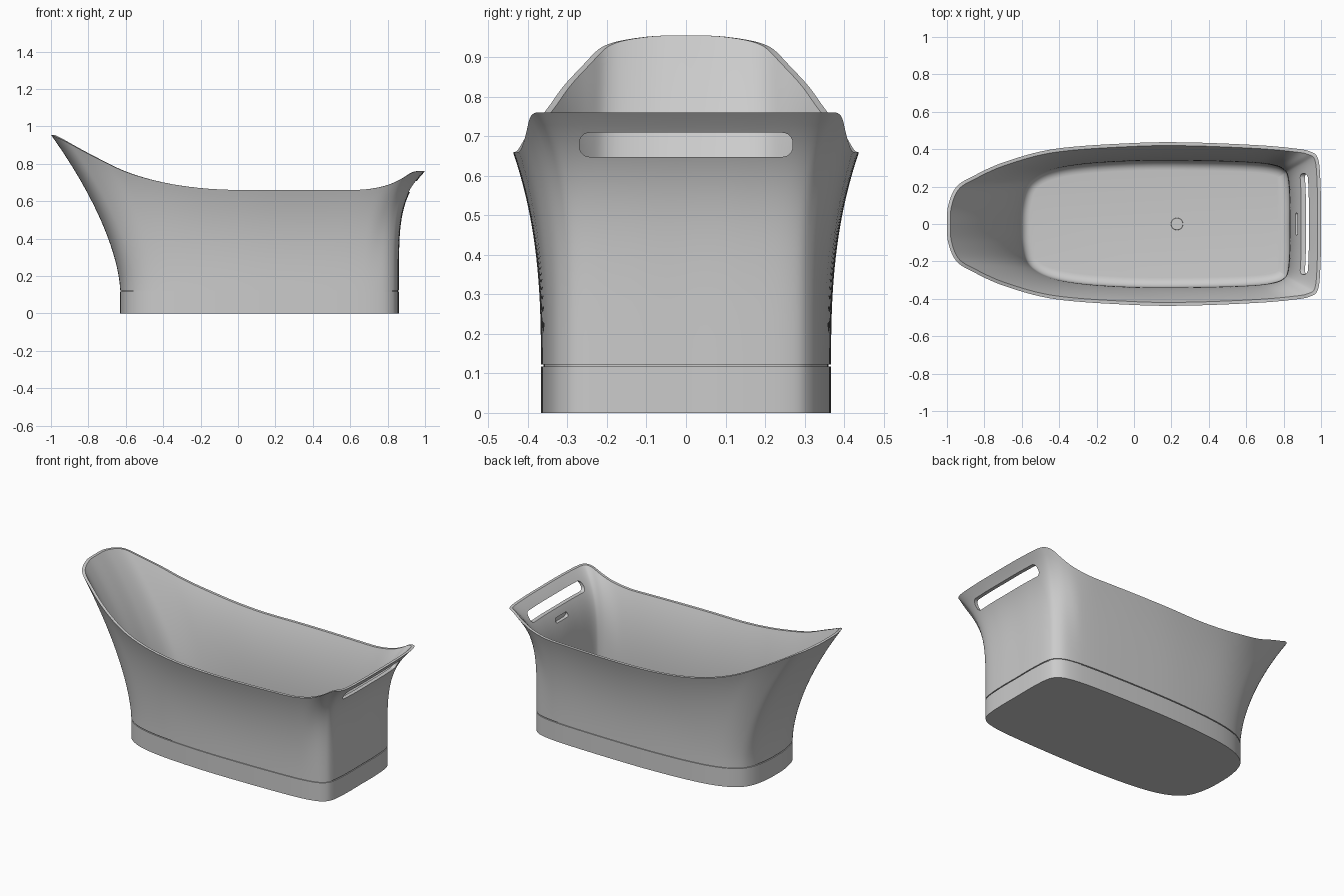
import bpy, bmesh, math
from mathutils import Vector

if "Cube" in bpy.data.objects:
    bpy.data.objects.remove(bpy.data.objects["Cube"])

# Half outlines in plan, from the sloped end (-x) to the tap end (+x)
BASE = [(-.63, 0), (-.625, .1), (-.60, .2), (-.55, .265), (-.45, .315), (-.28, .347), (0, .365),
        (.3, .366), (.6, .358), (.75, .342), (.82, .312), (.85, .26), (.86, .14), (.86, 0)]
RIM = [(-1, 0), (-.993, .1), (-.95, .198), (-.86, .256), (-.69, .332), (-.42, .402), (0, .433),
       (.3, .436), (.65, .422), (.84, .406), (.94, .388), (.985, .345), (.998, .19), (1, 0)]
# Rim height along x
HEIGHT = [(-1, .955), (-.93, .923), (-.8, .853), (-.6, .757), (-.4, .70), (-.2, .67), (0, .66),
          (.6, .66), (.7, .665), (.8, .686), (.87, .717), (.93, .752), (.96, .76), (1, .76)]
Z0, FLOOR, FILLET = .123, .14, .05


def spline(a, b, c, d, t):
    return .5 * (2*b + (c-a)*t + (2*a-5*b+4*c-d)*t*t + (3*b-a-3*c+d)*t**3)


def closed_curve(half, n=8):
    pts = [Vector(p) for p in half]
    pts += [Vector((p.x, -p.y)) for p in reversed(pts[1:-1])]
    m = len(pts)
    return [spline(pts[i-1], pts[i], pts[(i+1) % m], pts[(i+2) % m], k/n)
            for i in range(m) for k in range(n)]


def rim_height(x):
    x = max(-1, min(1, x))
    H = HEIGHT
    for i in range(len(H)-1):
        if x <= H[i+1][0]:
            (x0, z0), (x1, z1) = H[i], H[i+1]

            def slope(j):
                a, b = H[max(j-1, 0)], H[min(j+1, len(H)-1)]
                return (b[1]-a[1]) / (b[0]-a[0])
            h, t = x1-x0, (x-x0)/(x1-x0)
            return ((2*t**3-3*t*t+1)*z0 + (t**3-2*t*t+t)*h*slope(i)
                    + (3*t*t-2*t**3)*z1 + (t**3-t*t)*h*slope(i+1))


def inset(pts, d):
    out = []
    for i, p in enumerate(pts):
        t = pts[(i+1) % len(pts)] - pts[i-1]
        n = Vector((t.y, -t.x)).normalized()
        out.append(Vector((p.x, p.y)) + n*d)
    return out


def clamp(v):
    v = max(0, min(1, v))
    return v*v*(3-2*v)


base, rim = closed_curve(BASE), closed_curve(RIM)
zr = [rim_height(p.x) for p in rim]
power = [2.6 - clamp((-.1-p.x)/.5) + 1.9*clamp((p.x-.68)/.17) for p in base]


# Ring of the flared wall at fraction t of the way up
def wall(b, r, start, t):
    ring = []
    for i in range(len(b)):
        z = start + (zr[i]-start)*t
        s = max(0, (z-Z0)/(zr[i]-Z0))
        ring.append(b[i].lerp(r[i], s**power[i]).to_3d() + Vector((0, 0, z)))
    return ring


def flat(pts, z):
    return [Vector((p.x, p.y, z)) for p in pts]


# Tub shell: plinth, shadow groove, outer wall, lip, inner wall, filleted floor
groove = inset(base, .006)
rings = [flat(base, 0), flat(base, .117), flat(groove, .117), flat(groove, Z0)]
N = 20
rings += [wall(base, rim, Z0, k/N) for k in range(N+1)]
in_base, in_rim = inset(base, .03), inset(rim, .018)
rings += [wall(in_base, in_rim, FLOOR+FILLET, 1-k/N) for k in range(N+1)]
low = [p.to_2d() for p in rings[-1]]
for k in range(1, 7):
    a = k/6*math.pi/2
    rings.append(flat(inset(low, FILLET*(1-math.cos(a))), FLOOR+FILLET*(1-math.sin(a))))

bm = bmesh.new()
vr = [[bm.verts.new(p) for p in ring] for ring in rings]
for a, b in zip(vr, vr[1:]):
    for i in range(len(a)):
        j = (i+1) % len(a)
        bm.faces.new((a[i], a[j], b[j], b[i]))
bm.faces.new(vr[0])
bm.faces.new(vr[-1])
bmesh.ops.recalc_face_normals(bm, faces=bm.faces)


def make_object(name, bm):
    me = bpy.data.meshes.new(name)
    bm.to_mesh(me)
    bm.free()
    ob = bpy.data.objects.new(name, me)
    bpy.context.collection.objects.link(ob)
    return ob


def smooth(ob, deg=35):
    bpy.ops.object.select_all(action='DESELECT')
    ob.select_set(True)
    bpy.context.view_layer.objects.active = ob
    bpy.ops.object.shade_smooth_by_angle(angle=math.radians(deg))


# Rounded slot running along x, used for cutting
def slot_cutter(name, x0, x1, hy, z0, z1, r):
    bm = bmesh.new()
    pts = []
    for q, (cy, cz) in enumerate([(hy-r, z1-r), (r-hy, z1-r), (r-hy, z0+r), (hy-r, z0+r)]):
        for k in range(7):
            a = (q + k/6)*math.pi/2
            pts.append((cy + r*math.cos(a), cz + r*math.sin(a)))
    face = bm.faces.new([bm.verts.new((x0, y, z)) for y, z in pts])
    ext = bmesh.ops.extrude_face_region(bm, geom=[face])
    bmesh.ops.translate(bm, vec=(x1-x0, 0, 0),
                        verts=[v for v in ext['geom'] if isinstance(v, bmesh.types.BMVert)])
    bmesh.ops.recalc_face_normals(bm, faces=bm.faces)
    ob = make_object(name, bm)
    ob.hide_render = True
    return ob


tub = make_object("bathtub_shell", bm)
bpy.context.view_layer.objects.active = tub

# Towel slot through the tap end and a shallow overflow recess
for cutter in (slot_cutter("towel_slot_cutter", .8, 1.1, .27, .648, .709, .026),
               slot_cutter("overflow_cutter", .7, .884, .06, .575, .605, .013)):
    mod = tub.modifiers.new("cut", 'BOOLEAN')
    mod.operation = 'DIFFERENCE'
    mod.solver = 'EXACT'
    mod.object = cutter
    bpy.context.view_layer.update()
    bpy.ops.object.modifier_apply(modifier=mod.name)
    bpy.data.objects.remove(cutter)
smooth(tub)

# Drain cover on the floor
bm = bmesh.new()
bmesh.ops.create_cone(bm, cap_ends=True, segments=40, radius1=.033, radius2=.031, depth=.006)
bmesh.ops.translate(bm, verts=bm.verts, vec=(.23, 0, FLOOR+.002))
smooth(make_object("drain_cover", bm))
